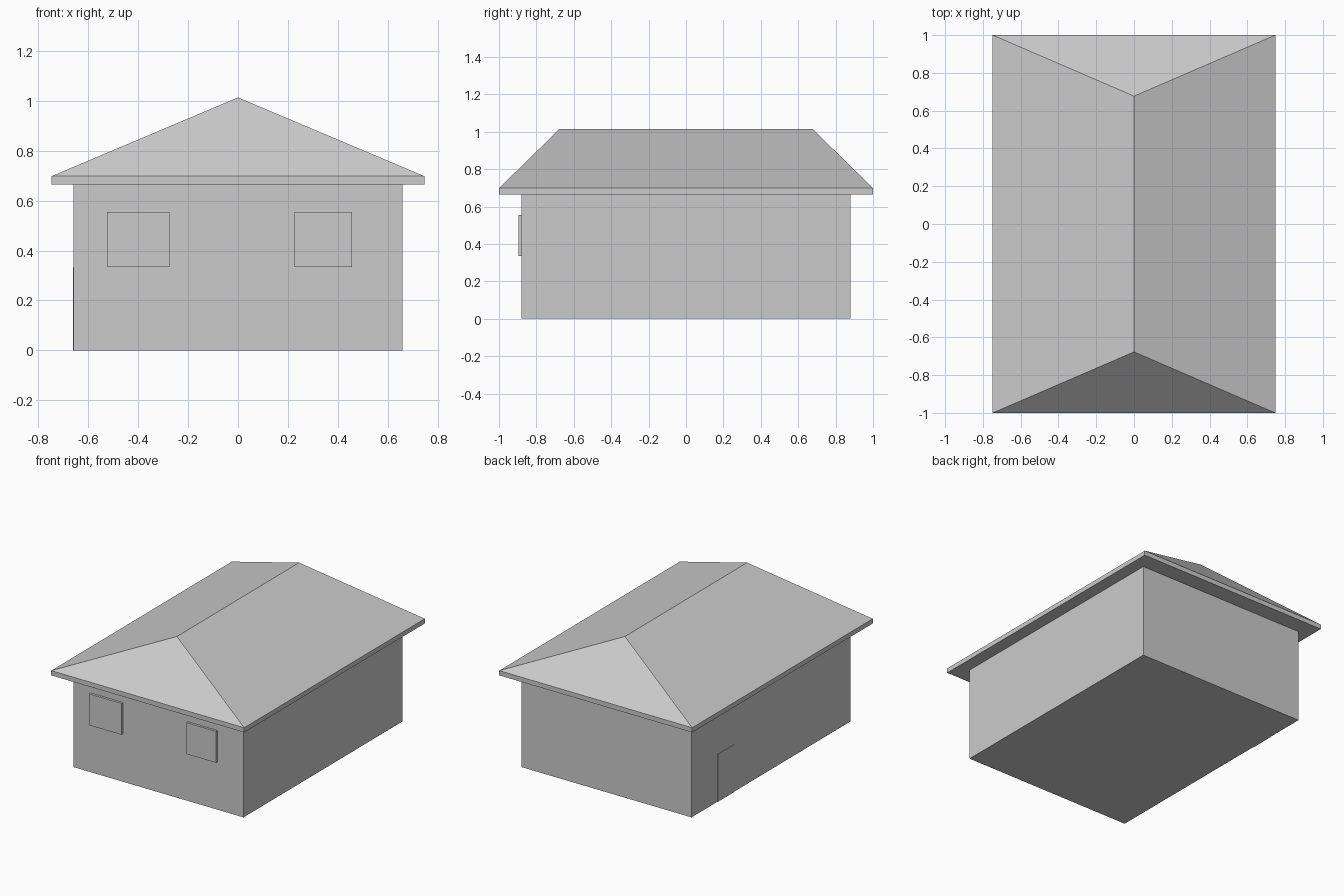
import bpy, bmesh

if "Cube" in bpy.data.objects:
    bpy.data.objects.remove(bpy.data.objects["Cube"])


def box(name, x, y, z):
    """Axis-aligned box from (min, max) ranges."""
    bm = bmesh.new()
    bmesh.ops.create_cube(bm, size=1)
    for v in bm.verts:
        v.co = [lo + (c + 0.5) * (hi - lo) for c, (lo, hi) in zip(v.co, (x, y, z))]
    return finish(name, bm)


def finish(name, bm):
    bmesh.ops.recalc_face_normals(bm, faces=bm.faces)
    mesh = bpy.data.meshes.new(name)
    bm.to_mesh(mesh)
    bm.free()
    obj = bpy.data.objects.new(name, mesh)
    bpy.context.collection.objects.link(obj)
    return obj


def hip_roof(name, half_x, half_y, z_bottom, z_eave, z_ridge, ridge_y):
    """Fascia band with a closed soffit, and four slopes rising to a ridge."""
    bm = bmesh.new()
    corners = [(-half_x, -half_y), (half_x, -half_y), (half_x, half_y), (-half_x, half_y)]
    low = [bm.verts.new((x, y, z_bottom)) for x, y in corners]
    eave = [bm.verts.new((x, y, z_eave)) for x, y in corners]
    front, back = [bm.verts.new((0, y, z_ridge)) for y in (-ridge_y, ridge_y)]
    bm.faces.new(low[::-1])
    for i in range(4):
        j = (i + 1) % 4
        bm.faces.new((low[i], low[j], eave[j], eave[i]))
    bm.faces.new((eave[0], eave[1], front))
    bm.faces.new((eave[1], eave[2], back, front))
    bm.faces.new((eave[2], eave[3], back))
    bm.faces.new((eave[3], eave[0], front, back))
    return finish(name, bm)


# Walls and roof
box("walls", (-0.659, 0.659), (-0.88, 0.88), (0, 0.665))
hip_roof("roof", 0.748, 1.0, 0.665, 0.698, 1.014, 0.677)

# Two raised windows on the front wall
for name, x in (("window_left", (-0.525, -0.275)), ("window_right", (0.227, 0.457))):
    box(name, x, (-0.896, -0.87), (0.335, 0.555))

# Door on the left wall, nearly flush
box("door", (-0.662, -0.65), (0.415, 0.592), (0, 0.332))
